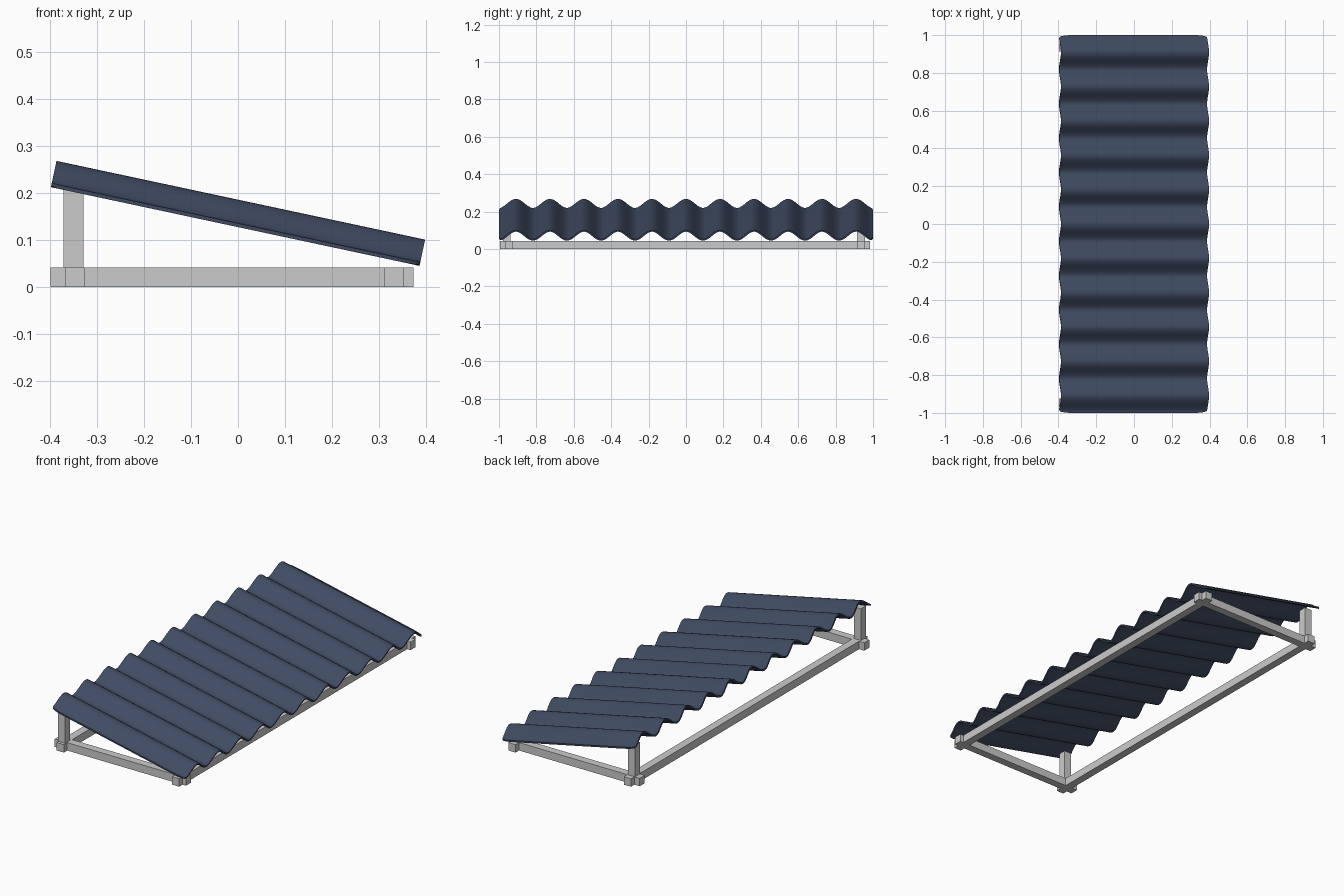
import bpy, bmesh, math
from mathutils import Matrix

if "Cube" in bpy.data.objects:
    bpy.data.objects.remove(bpy.data.objects["Cube"])

T = 0.042  # timber thickness


def box(name, x0, x1, y0, y1, z0, z1):
    bm = bmesh.new()
    bmesh.ops.create_cube(bm, size=1)
    for v in bm.verts:
        v.co = ((x0 + x1) / 2 + v.co.x * (x1 - x0),
                (y0 + y1) / 2 + v.co.y * (y1 - y0),
                (z0 + z1) / 2 + v.co.z * (z1 - z0))
    me = bpy.data.meshes.new(name)
    bm.to_mesh(me)
    bm.free()
    ob = bpy.data.objects.new(name, me)
    bpy.context.collection.objects.link(ob)
    return ob


# Base frame: two long beams and two cross beams, halved together at the corners
for label, x in (("rear", -0.367), ("front", 0.31)):
    box(label + "_long_beam", x, x + T, -0.995, 0.985, 0, T)
for label, y in (("left", -0.967), ("right", 0.914)):
    box(label + "_cross_beam", -0.398, 0.372, y, y + T, 0, T)

# Posts under the high edge
for label, y in (("left", -0.979), ("right", 0.914)):
    box(label + "_post", -0.37, -0.328, y, y + T, T, 0.21)

# Corrugated sheet: 11 waves along y, slightly rounded corners, tilted
WAVES, AMP, HALF, COLS = 11, 0.0245, 0.4, 8
CORNER_X, CORNER_Y = 0.08, 0.02
inner = 1 - CORNER_Y
n = WAVES * 16
arc = [math.radians(a) for a in range(15, 91, 15)]
tip = [(inner + CORNER_Y * math.sin(a), HALF - CORNER_X * (1 - math.cos(a)) ** 1.5) for a in arc]
rows = [(-y, h) for y, h in reversed(tip)]
rows += [(-inner + 2 * inner * i / n, HALF) for i in range(n + 1)]
rows += tip

bm = bmesh.new()
grid = []
for y, h in rows:
    z = AMP * math.cos(math.pi * WAVES * y)
    grid.append([bm.verts.new((h * (2 * j / COLS - 1), y, z)) for j in range(COLS + 1)])
for a, b in zip(grid, grid[1:]):
    for j in range(COLS):
        bm.faces.new((a[j], a[j + 1], b[j + 1], b[j]))
tilt = Matrix.Translation((0, 0, 0.1565)) @ Matrix.Rotation(math.radians(12.05), 4, 'Y')
bmesh.ops.transform(bm, matrix=tilt, verts=bm.verts)
me = bpy.data.meshes.new("corrugated_sheet")
bm.to_mesh(me)
bm.free()
sheet = bpy.data.objects.new("corrugated_sheet", me)
bpy.context.collection.objects.link(sheet)

# Sheet thickness, shading and colour
bpy.context.view_layer.objects.active = sheet
sheet.select_set(True)
solid = sheet.modifiers.new("thickness", 'SOLIDIFY')
solid.thickness = 0.008
solid.offset = 0
bpy.ops.object.modifier_apply(modifier=solid.name)
bpy.ops.object.shade_smooth_by_angle(angle=math.radians(40))
mat = bpy.data.materials.new("dark_blue_sheet")
mat.diffuse_color = (0.05, 0.07, 0.12, 1)
mat.use_nodes = True
mat.node_tree.nodes["Principled BSDF"].inputs["Base Color"].default_value = mat.diffuse_color
me.materials.append(mat)
